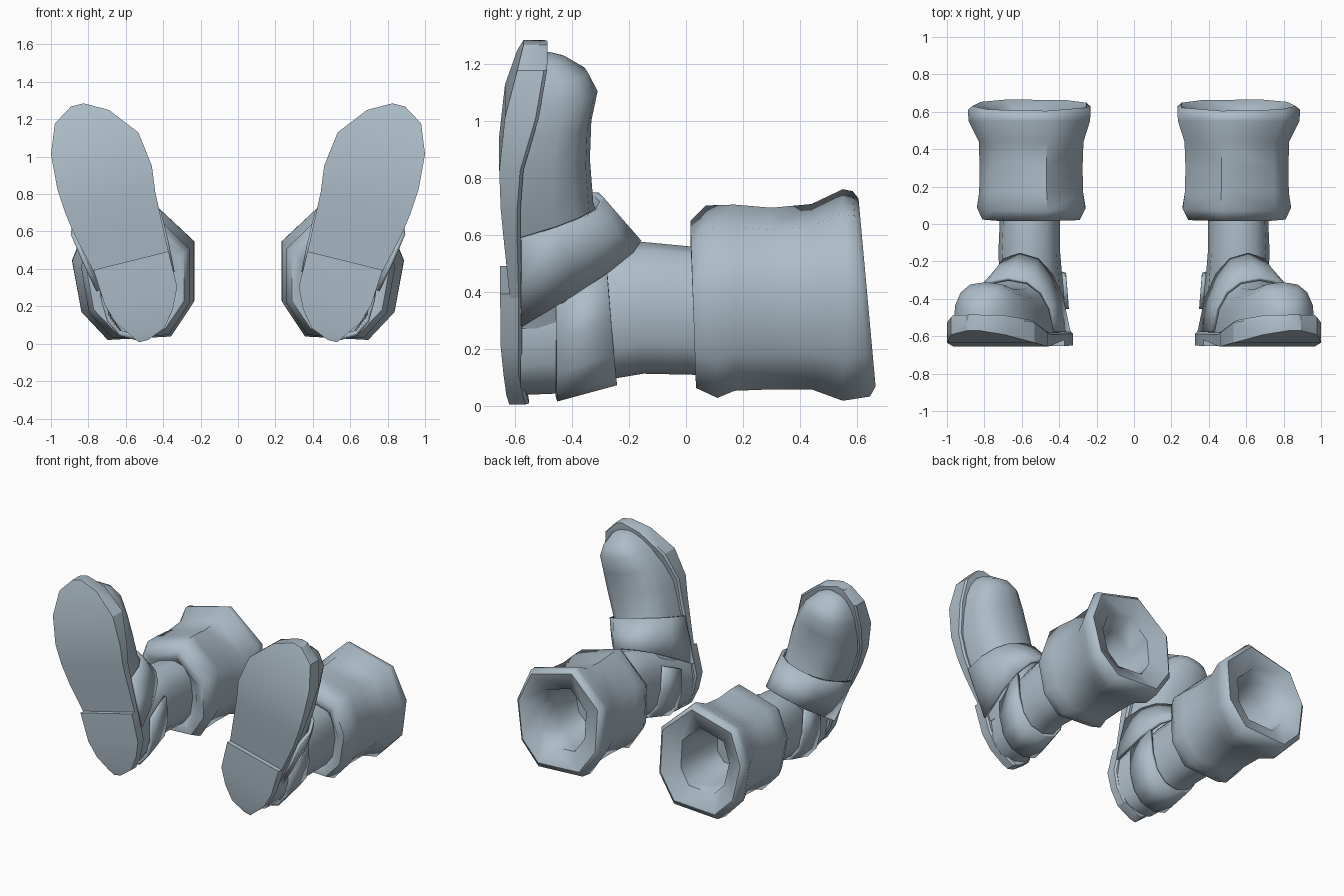
import bpy, bmesh, math
from mathutils import Vector

if "Cube" in bpy.data.objects:
    bpy.data.objects.remove(bpy.data.objects["Cube"], do_unlink=True)

grey = bpy.data.materials.new("blue_grey")
grey.use_nodes = True
COLOUR = (0.42, 0.51, 0.58, 1)
grey.diffuse_color = COLOUR
grey.node_tree.nodes["Principled BSDF"].inputs["Base Color"].default_value = COLOUR

# Foot frame: the toe leans outward from the heel
HEEL = Vector((0.52, 0, 0.01))
FORWARD = Vector((0.24, 0, 0.97))
SIDE = Vector((0.97, 0, -0.24))


def foot(f, s, y):
    return HEEL + FORWARD * f + SIDE * s + Vector((0, y, 0))


def loft(name, rings, angle=50, closed=True, cap=(True, True), thickness=0):
    """Skin a list of equal rings, then mirror it to make the pair."""
    bm = bmesh.new()
    rows = [[bm.verts.new(p) for p in ring] for ring in rings]
    n = len(rows[0])
    for a, b in zip(rows, rows[1:]):
        for i in range(n if closed else n - 1):
            j = (i + 1) % n
            bm.faces.new((a[i], a[j], b[j], b[i]))
    for use, row in zip(cap, (rows[0], rows[-1])):
        if use:
            bm.faces.new(row)
    bmesh.ops.recalc_face_normals(bm, faces=bm.faces)
    mesh = bpy.data.meshes.new(name)
    bm.to_mesh(mesh)
    bm.free()
    mesh.materials.append(grey)
    ob = bpy.data.objects.new(name, mesh)
    bpy.context.collection.objects.link(ob)
    if thickness:
        mod = ob.modifiers.new("thickness", "SOLIDIFY")
        mod.thickness = thickness
        mod.offset = 0
    ob.modifiers.new("pair", "MIRROR").use_mirror_merge = False
    bpy.ops.object.select_all(action="DESELECT")
    ob.select_set(True)
    bpy.context.view_layer.objects.active = ob
    bpy.ops.object.shade_smooth_by_angle(angle=math.radians(angle))
    return ob


def sole_ring(f, s0, s1, front, back):
    m = 0.012
    return [foot(f, s0, front), foot(f, s1, front), foot(f, s1, back - m),
            foot(f, s1 - m, back), foot(f, s0 + m, back), foot(f, s0, back - m)]


def arch(f_base, f_top, s0, s1, base, top, n=9, power=0.75):
    """D-shaped arch across the foot, its plane leaning from f_base to f_top."""
    pts = []
    for i in range(n):
        a = math.pi * i / (n - 1)
        c, h = math.cos(a), max(0, math.sin(a)) ** power
        u = math.copysign(abs(c) ** power, c)
        pts.append(foot(f_base + (f_top - f_base) * h,
                        (s0 + s1) / 2 + (s1 - s0) / 2 * u, base + (top - base) * h))
    return pts


# Heel block and forefoot sole, with a small step between them
loft("heel_block", [sole_ring(*r) for r in (
    (0.0, -0.04, 0.01, -0.62, -0.55), (0.04, -0.14, 0.04, -0.63, -0.56),
    (0.13, -0.21, 0.105, -0.64, -0.575), (0.24, -0.26, 0.14, -0.65, -0.575),
    (0.434, -0.26, 0.153, -0.652, -0.575))], 30)
loft("front_sole", [sole_ring(*r) for r in (
    (0.42, -0.26, 0.153, -0.618, -0.575), (0.63, -0.265, 0.205, -0.638, -0.58),
    (0.76, -0.268, 0.226, -0.65, -0.58), (0.9, -0.284, 0.237, -0.655, -0.57),
    (1.09, -0.257, 0.225, -0.635, -0.515), (1.245, -0.133, 0.165, -0.592, -0.487),
    (1.312, -0.01, 0.06, -0.57, -0.485))], 30)

# Rounded toe and instep
loft("toe_upper", [arch(f, f, s0, s1, b, t) for f, s0, s1, b, t in (
    (0.30, -0.21, 0.12, -0.58, -0.30), (0.45, -0.235, 0.14, -0.59, -0.24),
    (0.62, -0.24, 0.18, -0.59, -0.29), (0.72, -0.24, 0.20, -0.59, -0.325),
    (0.88, -0.245, 0.215, -0.59, -0.337), (1.02, -0.225, 0.205, -0.57, -0.332),
    (1.13, -0.18, 0.18, -0.55, -0.31), (1.20, -0.13, 0.14, -0.53, -0.345),
    (1.25, -0.07, 0.09, -0.52, -0.42), (1.265, -0.03, 0.05, -0.515, -0.46))], 65)

# Strap over the instep
loft("instep_strap", [arch(*r, power=0.85) for r in (
    (0.32, 0.57, -0.255, 0.155, -0.578, -0.165),
    (0.48, 0.64, -0.262, 0.187, -0.578, -0.222),
    (0.65, 0.73, -0.262, 0.215, -0.578, -0.295))],
    50, closed=False, cap=(False, False), thickness=0.022)


def oval(y, x0, x1, z0, z1, n=12, start=0.0, sweep=math.tau, lean=0.0):
    """Slightly squared oval around the leg axis; lean slides the upper part in y."""
    pts = []
    count = n if sweep >= math.tau else n + 1
    for i in range(count):
        a = start + sweep * i / n
        c, s = math.cos(a), math.sin(a)
        u, v = (math.copysign(abs(k) ** 0.85, k) for k in (c, s))
        pts.append(Vector(((x0 + x1) / 2 + (x1 - x0) / 2 * u, y + lean * v,
                           (z0 + z1) / 2 + (z1 - z0) / 2 * v)))
    return pts


# Ankle running from the heel into the shaft
loft("ankle", [oval(*r) for r in (
    (-0.58, 0.345, 0.70, 0.04, 0.50), (-0.46, 0.37, 0.71, 0.045, 0.52),
    (-0.27, 0.385, 0.72, 0.095, 0.56), (-0.15, 0.395, 0.725, 0.115, 0.577),
    (0.08, 0.395, 0.715, 0.11, 0.555))], 50)

# Curved panel wrapped around the back of the heel
loft("heel_counter", [oval(*r, n=8, start=math.pi * 0.93, sweep=math.pi * 1.14, lean=k)
                      for r, k in (((-0.455, 0.355, 0.725, 0.028, 0.60), 0.0),
                                   ((-0.27, 0.37, 0.735, 0.085, 0.70), -0.025))],
     50, closed=False, cap=(False, False), thickness=0.022)

# Loose padded shaft: uneven octagon sections, folded inward at the open end
OCTAGON = ((-1, 0.42), (-1, -0.45), (-0.62, -0.95), (0.42, -1), (0.85, -0.6),
           (1, 0.14), (0.72, 0.76), (-0.3, 1))


def shaft_ring(y, hx, z0, z1, lean=0.0, cx=0.55):
    return [Vector((cx + hx * u, y - lean * v, (z0 + z1) / 2 + (z1 - z0) / 2 * v))
            for u, v in OCTAGON]


loft("boot_shaft", [shaft_ring(*r) for r in (
    (0.06, 0.17, 0.12, 0.56), (0.025, 0.21, 0.10, 0.60, 0.01),
    (0.025, 0.26, 0.065, 0.65, 0.01), (0.09, 0.29, 0.03, 0.705, 0.02),
    (0.17, 0.278, 0.055, 0.708), (0.30, 0.275, 0.06, 0.697),
    (0.44, 0.28, 0.06, 0.71), (0.55, 0.325, 0.02, 0.762, 0.0, 0.56),
    (0.615, 0.328, 0.035, 0.755, 0.03, 0.56), (0.635, 0.305, 0.07, 0.73, 0.03, 0.56),
    (0.585, 0.185, 0.18, 0.60, 0.02, 0.56), (0.42, 0.165, 0.19, 0.56),
    (0.25, 0.13, 0.22, 0.50))], 58)
